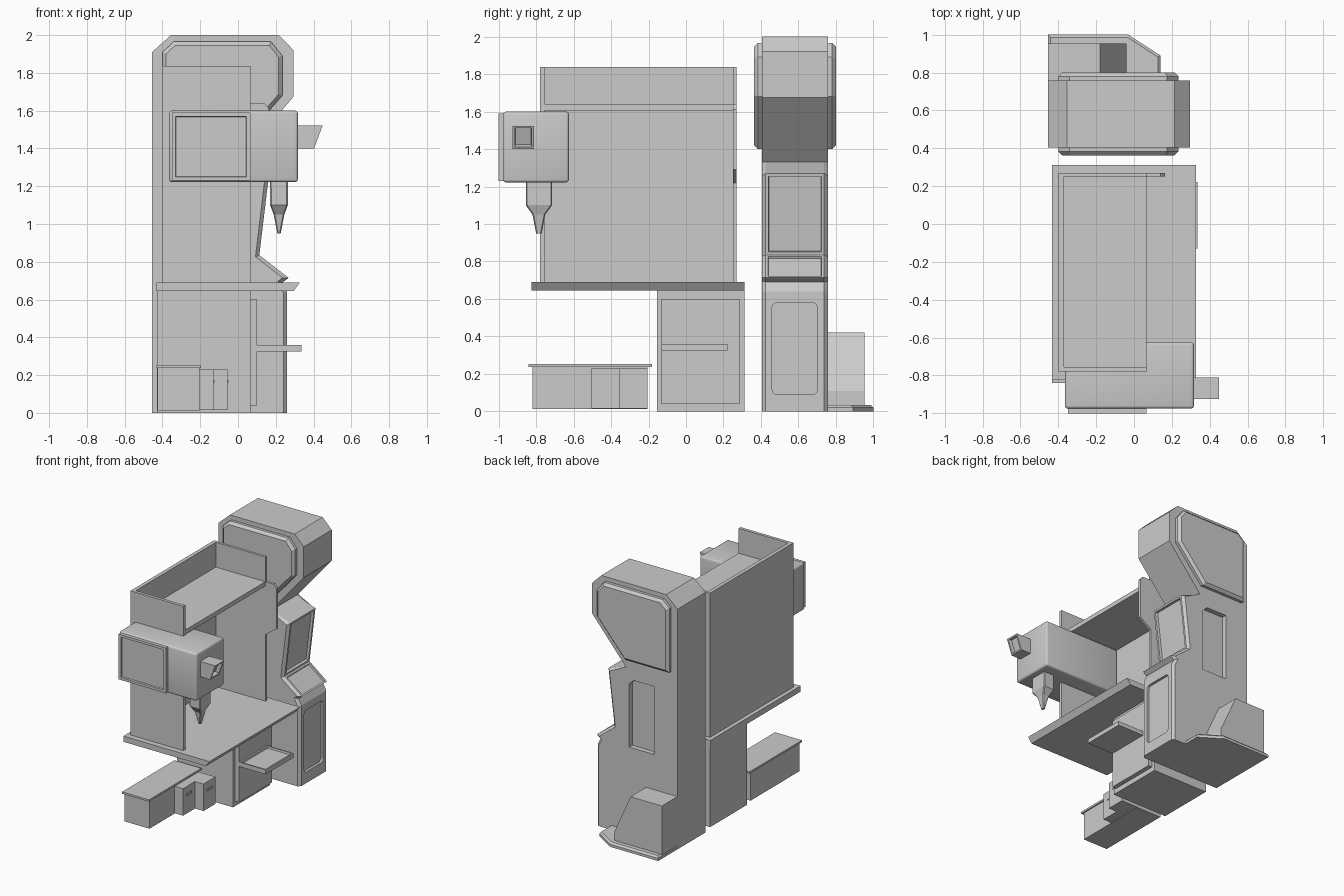
import bpy, bmesh
from mathutils import Vector

if "Cube" in bpy.data.objects:
    bpy.data.objects.remove(bpy.data.objects["Cube"])


def finish(bm, name):
    bmesh.ops.recalc_face_normals(bm, faces=bm.faces)
    me = bpy.data.meshes.new(name)
    bm.to_mesh(me)
    bm.free()
    ob = bpy.data.objects.new(name, me)
    bpy.context.collection.objects.link(ob)
    return ob


def prism_bm(pts, lo, hi, axis='y'):
    """Extrude a 2D outline between lo and hi along an axis."""
    bm = bmesh.new()
    place = {'y': lambda a, b, c: (a, c, b), 'z': lambda a, b, c: (a, b, c)}[axis]
    rings = [[bm.verts.new(place(a, b, c)) for a, b in pts] for c in (lo, hi)]
    n = len(pts)
    for ring in rings:
        bm.faces.new(ring)
    for i in range(n):
        j = (i + 1) % n
        bm.faces.new((rings[0][i], rings[0][j], rings[1][j], rings[1][i]))
    bmesh.ops.recalc_face_normals(bm, faces=bm.faces)
    return bm


def box_bm(x0, x1, y0, y1, z0, z1):
    return prism_bm([(x0, z0), (x1, z0), (x1, z1), (x0, z1)], y0, y1)


def box(name, *b):
    return finish(box_bm(*b), name)


def bevel(bm, test, width, segments=1):
    edges = [e for e in bm.edges if test(*(v.co for v in e.verts))]
    bmesh.ops.bevel(bm, geom=edges, offset=width, segments=segments, profile=0.5,
                    affect='EDGES', clamp_overlap=True)


def inset(bm, near, rim, depth):
    """Inset the face whose centre is closest to a point."""
    bm.normal_update()
    f = min(bm.faces, key=lambda f: (f.calc_center_median() - Vector(near)).length)
    bmesh.ops.inset_individual(bm, faces=[f], thickness=rim, depth=0)
    bmesh.ops.inset_individual(bm, faces=[f], thickness=0.004, depth=depth)


def cut(ob, cutter):
    cutter.hide_render = True
    m = ob.modifiers.new("cut", 'BOOLEAN')
    m.operation, m.object, m.solver = 'DIFFERENCE', cutter, 'EXACT'
    bpy.context.view_layer.objects.active = ob
    bpy.ops.object.modifier_apply(modifier=m.name)
    bpy.data.objects.remove(cutter)


def smooth(ob):
    bpy.ops.object.select_all(action='DESELECT')
    ob.select_set(True)
    bpy.context.view_layer.objects.active = ob
    bpy.ops.object.shade_smooth_by_angle(angle=0.6)


# Upright cabinet body with sloping screen, control ledge and overhanging head
Y0, Y1 = 0.405, 0.757
bm = prism_bm([(-0.455, 0), (0.26, 0), (0.26, 0.64), (0.235, 0.69), (0.268, 0.715),
               (0.113, 0.835), (0.165, 1.27), (0.0, 1.33), (0.295, 1.675), (0.295, 1.92),
               (0.215, 2.0), (-0.355, 2.0), (-0.455, 1.91)], Y0, Y1)
bevel(bm, lambda a, b: abs(a.y - b.y) < 1e-4 and max(a.z, b.z) < 1.34
      and min(a.x, b.x) > -0.01, 0.025)
inset(bm, (0.139, 0.58, 1.05), 0.022, -0.02)
inset(bm, (0.19, 0.58, 0.775), 0.02, -0.012)
cabinet = finish(bm, "upright_cabinet")

# Recessed front door and side handholds
bm = box_bm(0.24, 0.32, 0.46, 0.70, 0.09, 0.58)
bevel(bm, lambda a, b: abs(a.x - b.x) > 0.01, 0.025, 3)
cut(cabinet, finish(bm, "door_cutter"))
for y in (Y0, Y1):
    bm = box_bm(-0.25, -0.03, y - 0.04, y + 0.04, 0.70, 1.24)
    bevel(bm, lambda a, b: abs(a.y - b.y) > 0.01 and a.x > -0.1 and a.z > 1, 0.04)
    cut(cabinet, finish(bm, "handhold_cutter"))

# Raised panels on both sides of the head
outline = [(-0.40, 1.40), (-0.01, 1.40), (0.235, 1.68), (0.235, 1.89), (0.175, 1.965),
           (-0.34, 1.965), (-0.40, 1.91)]
for name, inner, outer in (("head_panel_left", Y0, 0.363), ("head_panel_right", Y1, 0.80)):
    bm = prism_bm(outline, inner, outer)
    bevel(bm, lambda a, b: abs(a.y - outer) < 1e-4 and abs(b.y - outer) < 1e-4, 0.02)
    finish(bm, name)

# Foot plate and sloped pedal housing on the cabinet side
bm = prism_bm([(-0.455, Y1), (0.14, Y1), (0.14, 0.89), (-0.03, 1.0), (-0.455, 1.0)],
              0, 0.035, 'z')
bevel(bm, lambda a, b: min(a.z, b.z) > 0.03 and min(a.y, b.y) > Y1 - 0.01
      and max(a.y, b.y) > 0.8, 0.014)
finish(bm, "foot_plate")
finish(prism_bm([(-0.455, 0.03), (-0.04, 0.03), (-0.04, 0.11), (-0.18, 0.42),
                 (-0.455, 0.42)], Y1, 0.953), "pedal_housing")

# Worktop and the storage unit below it
finish(prism_bm([(-0.432, 0.645), (0.295, 0.645), (0.327, 0.69), (-0.432, 0.69)],
                -0.825, 0.312), "worktop")
box("base_unit", -0.43, 0.065, -0.155, 0.312, 0, 0.645)
box("base_unit_door", 0.065, 0.10, -0.13, 0.285, 0.04, 0.60)
bm = box_bm(0.10, 0.335, -0.13, 0.222, 0.325, 0.36)
inset(bm, (0.217, 0.046, 0.36), 0.018, -0.014)
finish(bm, "pull_out_tray")

# Hutch: back wall, shelf, front wall and shaped rear wall
box("hutch_back", -0.40, -0.37, -0.755, 0.25, 0.69, 1.837)
box("hutch_shelf", -0.37, 0.065, -0.755, 0.25, 1.605, 1.64)
box("hutch_front_wall", -0.40, 0.065, -0.78, -0.755, 0.69, 1.837)
finish(prism_bm([(-0.40, 0.69), (0.065, 0.69), (0.065, 1.22), (0.165, 1.29), (0.165, 1.61),
                 (0.14, 1.64), (0.065, 1.64), (0.065, 1.837), (-0.40, 1.837)],
                0.25, 0.27), "hutch_rear_wall")

# Machine head with display
bm = box_bm(-0.365, 0.317, -0.975, -0.625, 1.222, 1.60)
bevel(bm, lambda a, b: True, 0.015, 3)
smooth(finish(bm, "machine_head"))
bm = box_bm(-0.35, 0.065, -1.0, -0.96, 1.23, 1.59)
inset(bm, (-0.143, -1.0, 1.41), 0.028, -0.012)
finish(bm, "display")

# Flared eyepiece on the machine head
bm = prism_bm([(0.31, 1.40), (0.403, 1.40), (0.448, 1.522), (0.31, 1.522)], -0.925, -0.812)
inset(bm, (0.426, -0.868, 1.46), 0.016, -0.03)
finish(bm, "eyepiece")

# Nozzle: stacked rectangular sections narrowing to a tip
bm = bmesh.new()
rings = []
for z, hx, hy in ((1.225, 0.047, 0.07), (1.10, 0.047, 0.07), (1.05, 0.028, 0.034),
                  (0.95, 0.009, 0.015)):
    rings.append([bm.verts.new((0.217 + sx * hx, -0.785 + sy * hy, z))
                  for sx, sy in ((-1, -1), (1, -1), (1, 1), (-1, 1))])
for a, b in zip(rings, rings[1:]):
    for i in range(4):
        bm.faces.new((a[i], a[(i + 1) % 4], b[(i + 1) % 4], b[i]))
bm.faces.new(rings[0])
bm.faces.new(rings[-1])
bevel(bm, lambda a, b: abs(a.z - b.z) > 0.01, 0.006)
finish(bm, "nozzle")

# Low bench with lid and two stepped drawers
box("bench", -0.425, -0.205, -0.82, -0.205, 0.012, 0.237)
box("bench_lid", -0.432, -0.195, -0.84, -0.182, 0.237, 0.252)
for i, (x, y0, y1) in enumerate(((-0.13, -0.505, -0.355), (-0.055, -0.355, -0.205))):
    box(f"drawer_{i}", -0.205, x, y0, y1, 0.015, 0.23)
    ym = (y0 + y1) / 2
    box(f"drawer_handle_{i}", x, x + 0.006, ym - 0.03, ym + 0.03, 0.158, 0.175)
